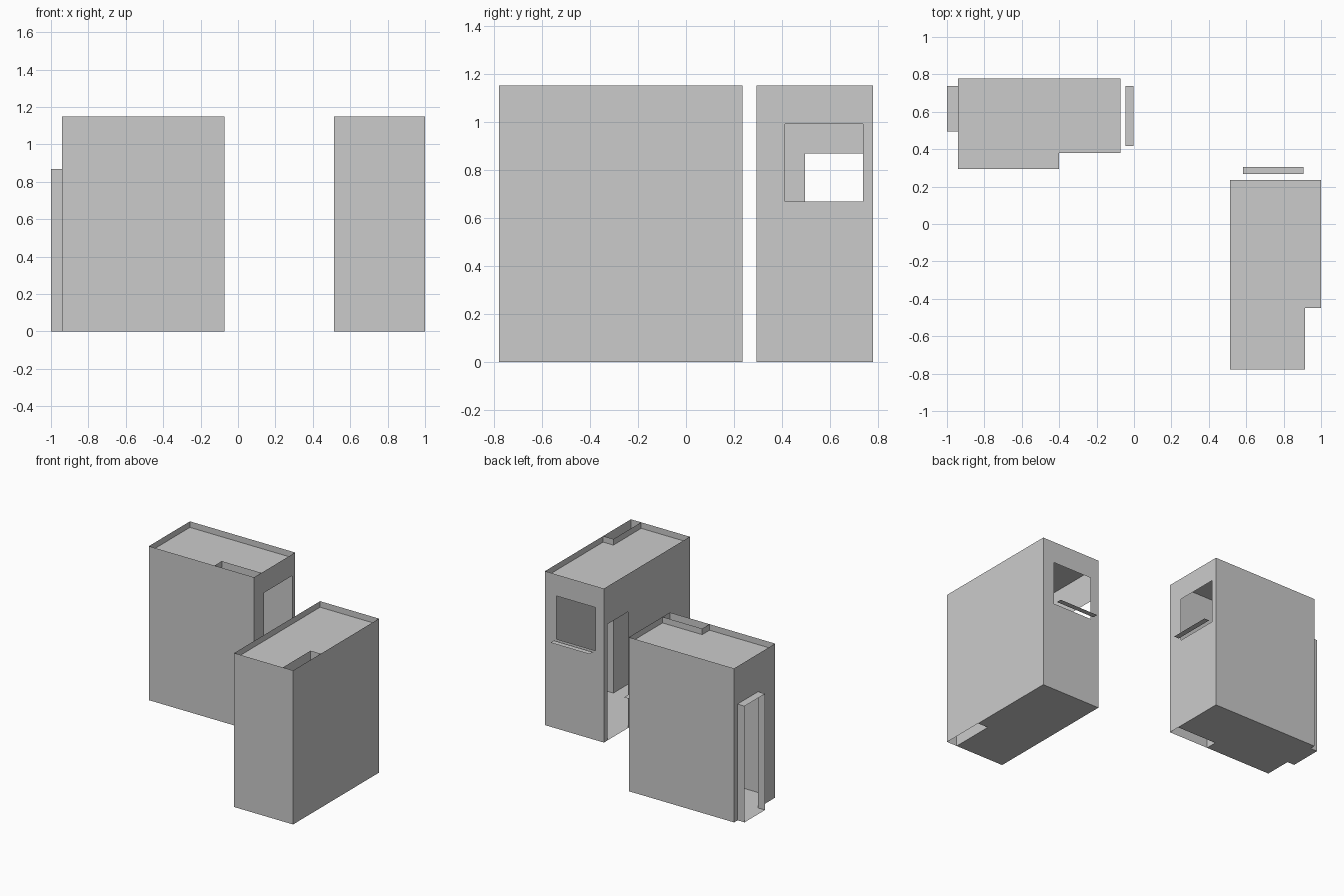
import bpy, bmesh

if "Cube" in bpy.data.objects:
    bpy.data.objects.remove(bpy.data.objects["Cube"])

H, ROOF, DOOR_H = 1.15, 1.105, 0.868     # wall top, sunken roof, door head
WIN_Z = (0.668, 0.99)                    # window bottom and top


def make(name, polys):
    """One object from a list of flat polygons."""
    bm = bmesh.new()
    for p in polys:
        bm.faces.new([bm.verts.new(v) for v in p])
    bmesh.ops.remove_doubles(bm, verts=bm.verts, dist=1e-5)
    me = bpy.data.meshes.new(name)
    bm.to_mesh(me)
    bm.free()
    ob = bpy.data.objects.new(name, me)
    bpy.context.collection.objects.link(ob)
    return ob


def panel(axis, at, a, b, hole=None, top=H):
    """Thin upright panel at x=at or y=at from a to b; hole = (a0, a1, z0, z1)."""
    us, zs = [a, b], [0, top]
    if hole:
        us, zs = [a, hole[0], hole[1], b], [0, hole[2], hole[3], top]
    polys = []
    for i in range(len(us) - 1):
        for j in range(len(zs) - 1):
            if (hole and i == j == 1) or zs[j + 1] - zs[j] < 1e-6:
                continue
            corners = [(us[i], zs[j]), (us[i + 1], zs[j]),
                       (us[i + 1], zs[j + 1]), (us[i], zs[j + 1])]
            polys.append([(at, u, z) if axis == 'x' else (u, at, z) for u, z in corners])
    return polys


def flat(outline, z):
    return [[(x, y, z) for x, y in outline]]


def rect(x0, x1, y0, y1):
    return [(x0, y0), (x1, y0), (x1, y1), (x0, y1)]


# Left building: door on the left, window on the right, shaft at front right
x0, x1, y0, y1 = -0.942, -0.072, 0.293, 0.778
nx, ny = -0.40, 0.38
door = (0.495, 0.737)
plan = [(x0, y0), (nx, y0), (nx, ny), (x1, ny), (x1, y1), (x0, y1)]
make("left_building_walls",
     panel('x', x0, y0, y1, (*door, 0, DOOR_H)) +
     panel('x', x1, y0, y1, (0.412, 0.738, *WIN_Z)) +
     panel('y', y0, x0, x1) + panel('y', y1, x0, x1))
make("left_building_shaft", panel('x', nx, y0, ny) + panel('y', ny, nx, x1))
make("left_building_roof", flat(plan, ROOF))
make("left_building_floor", flat(plan, 0))
make("left_window_sill", flat(rect(-0.045, -0.004, 0.418, 0.738), 0.668))

# Projecting doorway of the left building
make("left_door_surround",
     panel('y', door[0], -1, x0, top=DOOR_H) + panel('y', door[1], -1, x0, top=DOOR_H) +
     flat(rect(-1, x0, *door), DOOR_H) + flat(rect(-1, x0, *door), 0))

# Right building: door on the left, window at the back, shaft at front right
x0, x1, y0, y1 = 0.513, 1.0, -0.778, 0.236
nx, ny = 0.915, -0.45
plan = [(x0, y0), (nx, y0), (nx, ny), (x1, ny), (x1, y1), (x0, y1)]
make("right_building_walls",
     panel('x', x0, y0, y1, (-0.05, 0.192, 0, DOOR_H)) + panel('x', x1, y0, y1) +
     panel('y', y0, x0, x1) +
     panel('y', y1, x0, x1, (0.582, 0.905, *WIN_Z)))
make("right_building_shaft", panel('x', nx, y0, ny) + panel('y', ny, nx, x1))
make("right_building_roof", flat(plan, ROOF))
make("right_building_floor", flat(plan, 0))
make("right_window_sill", flat(rect(0.582, 0.905, 0.266, 0.306), 0.668))
